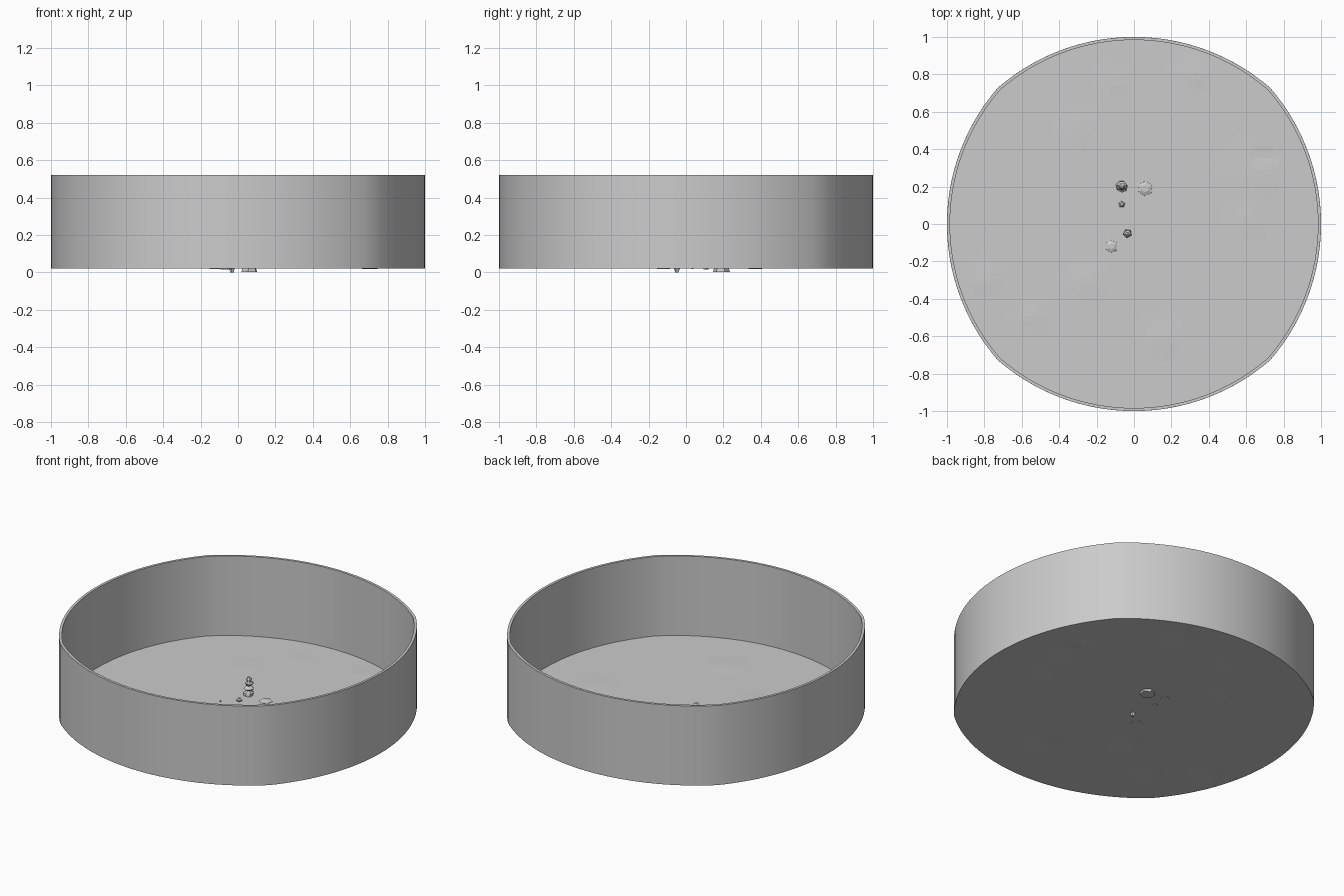
import bpy, bmesh, math, random

if "Cube" in bpy.data.objects:
    bpy.data.objects.remove(bpy.data.objects["Cube"])

random.seed(4)
BASE, TOP, THICK = 0.02, 0.52, 0.016
CORNER = 0.728
SAG = 1 - CORNER
ARC_R = (CORNER**2 + SAG**2) / (2 * SAG)
ARC_A = math.asin(CORNER / ARC_R)


def side_point(t):
    """Point on the +x arc of the four-arc outline, t from -1 to 1."""
    a = t * ARC_A
    return 1 - ARC_R + ARC_R * math.cos(a), ARC_R * math.sin(a)


def disc_point(u, v):
    """Map a square grid onto the rounded outline."""
    m = max(abs(u), abs(v))
    if m < 1e-6:
        return 0.0, 0.0
    if abs(u) >= abs(v):
        x, y = side_point(v / m)
        return m * x * math.copysign(1, u), m * y
    y, x = side_point(u / m)
    return m * x, m * y * math.copysign(1, v)


def make_object(name, bm, smooth=None):
    bmesh.ops.recalc_face_normals(bm, faces=bm.faces)
    mesh = bpy.data.meshes.new(name)
    bm.to_mesh(mesh)
    bm.free()
    ob = bpy.data.objects.new(name, mesh)
    bpy.context.collection.objects.link(ob)
    if smooth:
        bpy.context.view_layer.objects.active = ob
        ob.select_set(True)
        bpy.ops.object.shade_smooth_by_angle(angle=smooth)
        ob.select_set(False)
    return ob


# Tall thin wall, four shallow arcs joined at the diagonals
outline = []
for k in range(4):
    c, s = [(1, 0), (0, 1), (-1, 0), (0, -1)][k]
    for i in range(24):
        x, y = side_point(-1 + 2 * i / 24)
        outline.append((c * x - s * y, s * x + c * y))
bm = bmesh.new()
inner = 1 - THICK
rings = [[bm.verts.new((x * f, y * f, z)) for x, y in outline]
         for f, z in ((1, BASE), (1, TOP), (inner, TOP), (inner, BASE))]
n = len(outline)
for a, b in zip(rings, rings[1:] + rings[:1]):
    for i in range(n):
        j = (i + 1) % n
        bm.faces.new((a[i], a[j], b[j], b[i]))
make_object("wall", bm, math.radians(30))

# Floor sheet with faint dents: x, y, radius, depth
dents = [(0.66, 0.26, 0.12, 0.003), (0.70, 0.36, 0.04, -0.005),
         (0.32, 0.80, 0.07, 0.004), (-0.25, -0.32, 0.08, 0.004),
         (-0.80, -0.30, 0.07, 0.004), (0.15, -0.62, 0.08, 0.004),
         (-0.54, -0.50, 0.06, 0.003), (-0.3, 0.5, 0.08, 0.002),
         (0.62, 0.02, 0.09, 0.003), (-0.1, 0.75, 0.07, 0.002)]
bm = bmesh.new()
bmesh.ops.create_grid(bm, x_segments=48, y_segments=48, size=1)
for v in bm.verts:
    edge = max(abs(v.co.x), abs(v.co.y)) > 0.999
    x, y = disc_point(v.co.x, v.co.y)
    z = BASE
    if not edge:
        z += sum(d * math.exp(-((x - a)**2 + (y - b)**2) / r**2)
                 for a, b, r, d in dents)
    v.co = (x, y, z)
floor = make_object("floor", bm)
if floor.data.polygons[0].normal.z < 0:
    floor.data.flip_normals()


# Small debris on the floor
def stack(name, x, y, sides, profile, turn=0.0, jitter=0.0):
    """Faceted lump from (radius, height) rings."""
    bm = bmesh.new()
    rings = []
    for r, z in profile:
        dx, dy = (random.uniform(-jitter, jitter) for _ in "xy")
        rings.append([bm.verts.new((
            x + dx + r * math.cos(turn + math.tau * i / sides),
            y + dy + r * math.sin(turn + math.tau * i / sides), z))
            for i in range(sides)])
    for a, b in zip(rings, rings[1:]):
        for i in range(sides):
            j = (i + 1) % sides
            bm.faces.new((a[i], a[j], b[j], b[i]))
    bm.faces.new(rings[0][::-1])
    bm.faces.new(rings[-1])
    return make_object(name, bm)


stack("large_pebble", 0.06, 0.19, 6, [(0.045, 0.003), (0.04, 0.022), (0.02, 0.03)], 0.4)
stack("flat_pebble", -0.12, -0.12, 6, [(0.035, 0.018), (0.034, 0.023), (0.016, 0.03)], 0.5)
stack("twisted_stub", -0.065, 0.20, 7,
      [(0.026, 0.016), (0.03, 0.035), (0.014, 0.05), (0.03, 0.065), (0.014, 0.08),
       (0.026, 0.095), (0.012, 0.11), (0.018, 0.122), (0.006, 0.135)], 0.2, 0.004)
stack("small_stone", -0.065, 0.105, 5, [(0.014, 0.016), (0.018, 0.027), (0.009, 0.038)], 0.3)
stack("pointed_stone", -0.035, -0.05, 5,
      [(0.01, 0.0), (0.014, 0.015), (0.024, 0.03), (0.02, 0.045), (0.007, 0.055)], 0.8, 0.004)
stack("grain", -0.147, 0.035, 4, [(0.005, 0.018), (0.004, 0.028)])
